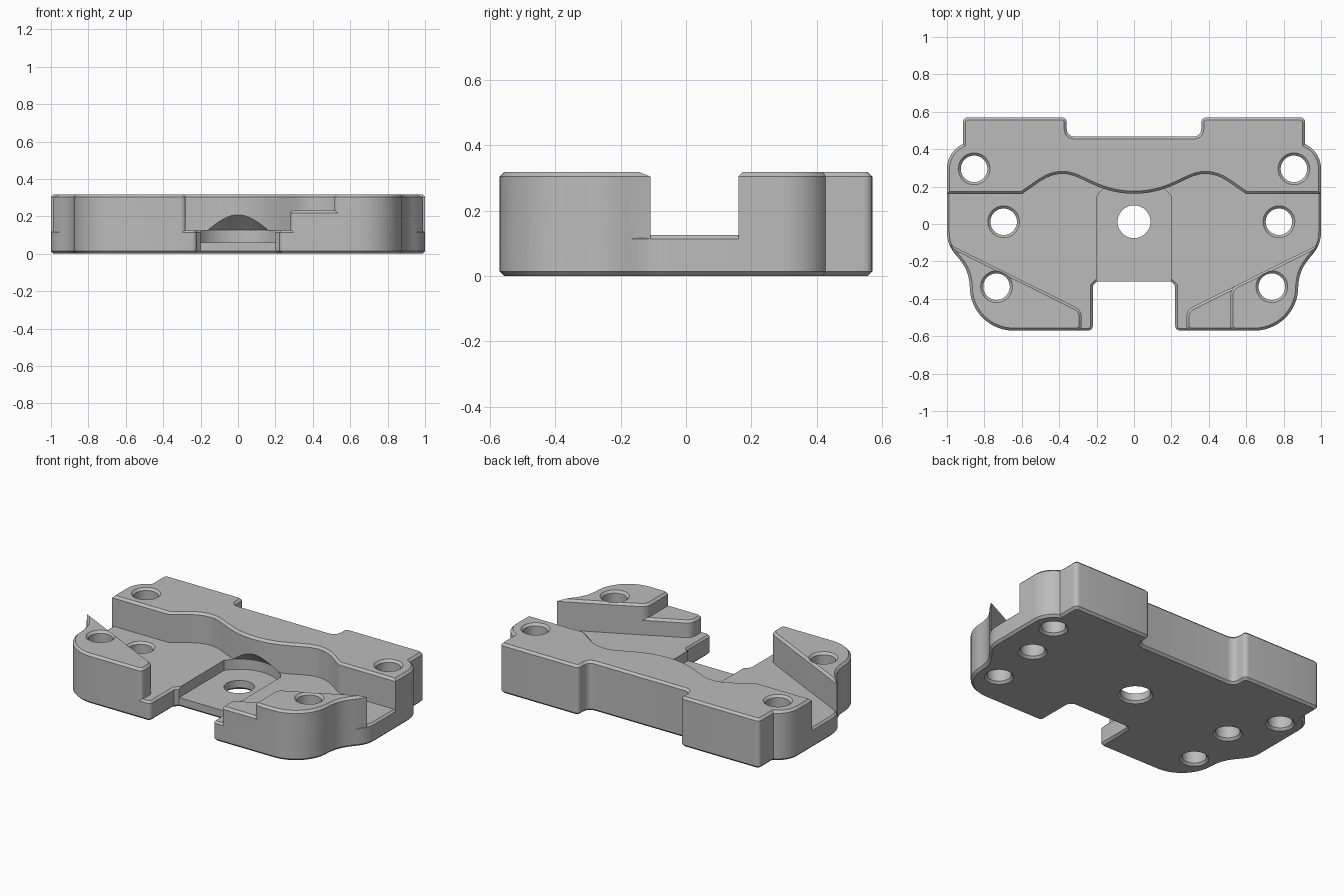
import bpy, bmesh
from math import sin, cos, radians, acos, degrees
from mathutils import Vector

cube = bpy.data.objects.get("Cube")
if cube:
    bpy.data.objects.remove(cube, do_unlink=True)

CHAMFER = 0.014
FLOOR, STEP, TOP = 0.125, 0.232, 0.318

metal = bpy.data.materials.new("plain grey")
metal.use_nodes = True
grey = (0.5, 0.5, 0.5, 1)
metal.diffuse_color = grey
metal.node_tree.nodes["Principled BSDF"].inputs["Base Color"].default_value = grey


# Outline helpers
def bezier(controls, steps):
    points = []
    for i in range(steps + 1):
        level = [Vector(c) for c in controls]
        while len(level) > 1:
            level = [a.lerp(b, i / steps) for a, b in zip(level, level[1:])]
        points.append(level[0])
    return points


def fillet(before, corner, after, d):
    a, p, b = Vector(before), Vector(corner), Vector(after)
    return bezier([p + (a - p).normalized() * d, p, p + (b - p).normalized() * d], 5)


def arc(center, r, start, end, steps):
    angles = [radians(start + (end - start) * i / steps) for i in range(steps + 1)]
    return [Vector((center[0] + r * cos(t), center[1] + r * sin(t))) for t in angles]


def circle(center, r, steps):
    return arc(center, r, 0, 360, steps)[:-1]


def flip(points):
    return [Vector((-p[0], p[1])) for p in reversed(points)]


def clean(points):
    points = [Vector(p) for p in points]
    points = [p for i, p in enumerate(points) if (p - points[i - 1]).length > 1e-4]
    area = sum(p.x * q.y - q.x * p.y for p, q in zip(points, points[1:] + points[:1]))
    return points if area > 0 else points[::-1]


def inset(points, d):
    result = []
    for i, p in enumerate(points):
        u = (p - points[i - 1]).normalized()
        v = (points[(i + 1) % len(points)] - p).normalized()
        n, m = Vector((-u.y, u.x)), Vector((-v.y, v.x))
        result.append(p + (n + m) * d / max(1 + n.dot(m), 0.12))
    return result


# Solid helpers
def loft(name, rings):
    bm = bmesh.new()
    loops = [[bm.verts.new((p[0], p[1], z)) for p in pts] for pts, z in rings]
    count = len(loops[0])
    for low, high in zip(loops, loops[1:]):
        for i in range(count):
            j = (i + 1) % count
            bm.faces.new((low[i], low[j], high[j], high[i]))
    bm.faces.new(loops[0][::-1])
    bm.faces.new(loops[-1])
    mesh = bpy.data.meshes.new(name)
    bm.to_mesh(mesh)
    bm.free()
    mesh.materials.append(metal)
    obj = bpy.data.objects.new(name, mesh)
    bpy.context.collection.objects.link(obj)
    return obj


def prism(name, points, z0, z1, bottom=0, top=0):
    pts = clean(points)
    rings = [(pts, z0 + bottom), (pts, z1 - top)]
    if bottom:
        rings.insert(0, (inset(pts, bottom), z0))
    if top:
        rings.append((inset(pts, top), z1))
    return loft(name, rings)


def volume(mesh):
    bm = bmesh.new()
    bm.from_mesh(mesh)
    size = bm.calc_volume()
    bm.free()
    return size


def combine(target, tool, operation):
    # Take the first solver that keeps the body whole
    before = volume(target.data)
    mod = target.modifiers.new(tool.name, 'BOOLEAN')
    mod.operation, mod.object = operation, tool
    for solver in ('EXACT', 'MANIFOLD', 'FLOAT'):
        mod.solver = solver
        bpy.context.view_layer.update()
        graph = bpy.context.evaluated_depsgraph_get()
        mesh = bpy.data.meshes.new_from_object(target.evaluated_get(graph))
        if volume(mesh) > before * (1 if operation == 'UNION' else .8):
            target.modifiers.remove(mod)
            target.data = mesh
            bpy.data.objects.remove(tool, do_unlink=True)
            return
    target.modifiers.remove(mod)
    tool.hide_render = operation == 'DIFFERENCE'


# Right-hand half of the outline, from the back notch round to the front notch
back_edge = (fillet((0, .468), (.36, .468), (.36, .57), .045)
             + fillet((.36, .468), (.36, .57), (.91, .57), .03)
             + fillet((.36, .57), (.915, .57), (.915, .43), .03)
             + arc((.855, .295), .145, 65.6, 0, 10))
waist = bezier([(1, -.04), (1, -.18), (.885, -.17), (.878, -.337)], 15)
front_corner = arc((.645, -.337), .233, 0, -90, 14)
front_notch = fillet((.645, -.57), (.22, -.57), (.22, -.3), .03) + [(.22, -.33), (.2, -.308)]
half = back_edge + waist + front_corner + front_notch

# Base plate
body = prism("mounting_block", half + flip(half), 0, FLOOR, CHAMFER, CHAMFER * .85)

# Rear block with a wavy front wall
wave = (bezier([(.6, .16), (.52, .21), (.47, .268), (.38, .268)], 10)
        + bezier([(.38, .268), (.28, .268), (.2, .162), (0, .162)], 14))
rear = back_edge + [Vector((1, .16))] + wave
combine(body, prism("rear_block", rear + flip(rear), .03, TOP, 0, CHAMFER), 'UNION')


# Front corner blocks with a diagonal inner wall
def corner_block(inner_x):
    tip = waist[3]
    slope = (tip.y + .46) / (tip.x - .28)
    knee = (inner_x, tip.y - slope * (tip.x - inner_x))
    foot = (inner_x, -.57)
    return ([tip] + waist[7:] + front_corner
            + fillet((.6, -.57), foot, knee, .03) + fillet(foot, knee, tip, .04))


combine(body, prism("right_block", flip(corner_block(.28)), .03, TOP, 0, CHAMFER), 'UNION')
combine(body, prism("left_step", corner_block(.28), .03, STEP, 0, CHAMFER), 'UNION')
combine(body, prism("left_block", corner_block(.515), .03, TOP, 0, CHAMFER), 'UNION')

# Central pocket with a conical undercut in the rear wall
hub = (0, .012)
swing = degrees(acos(.2 / .24))
pocket = [(.2, -.42)] + arc(hub, .24, swing, 180 - swing, 24) + [(-.2, -.42)]
combine(body, prism("pocket", pocket, .06, FLOOR + .001), 'DIFFERENCE')
cone = [(circle(hub, r, 64), z) for r, z in ((.24, FLOOR + .0005), (.003, .344))]
combine(body, loft("undercut", cone), 'DIFFERENCE')


# Through holes, chamfered at both ends
def drill(x, y, r, top):
    c = CHAMFER
    rings = [(r + 2 * c, -c), (r, c), (r, top - c), (r + 2 * c, top + c)]
    tool = loft("hole", [(circle((x, y), rad, 40), z) for rad, z in rings])
    combine(body, tool, 'DIFFERENCE')


for x, y, top in ((-.855, .295, TOP), (.855, .295, TOP), (-.697, .012, FLOOR),
                  (.775, .012, FLOOR), (-.735, -.335, TOP), (.737, -.335, TOP)):
    drill(x, y, .071, top)
drill(*hub, .088, .5)

# Smooth curved walls, sharp chamfers
bpy.ops.object.select_all(action='DESELECT')
body.select_set(True)
bpy.context.view_layer.objects.active = body
bpy.ops.object.shade_smooth_by_angle(angle=radians(30))
